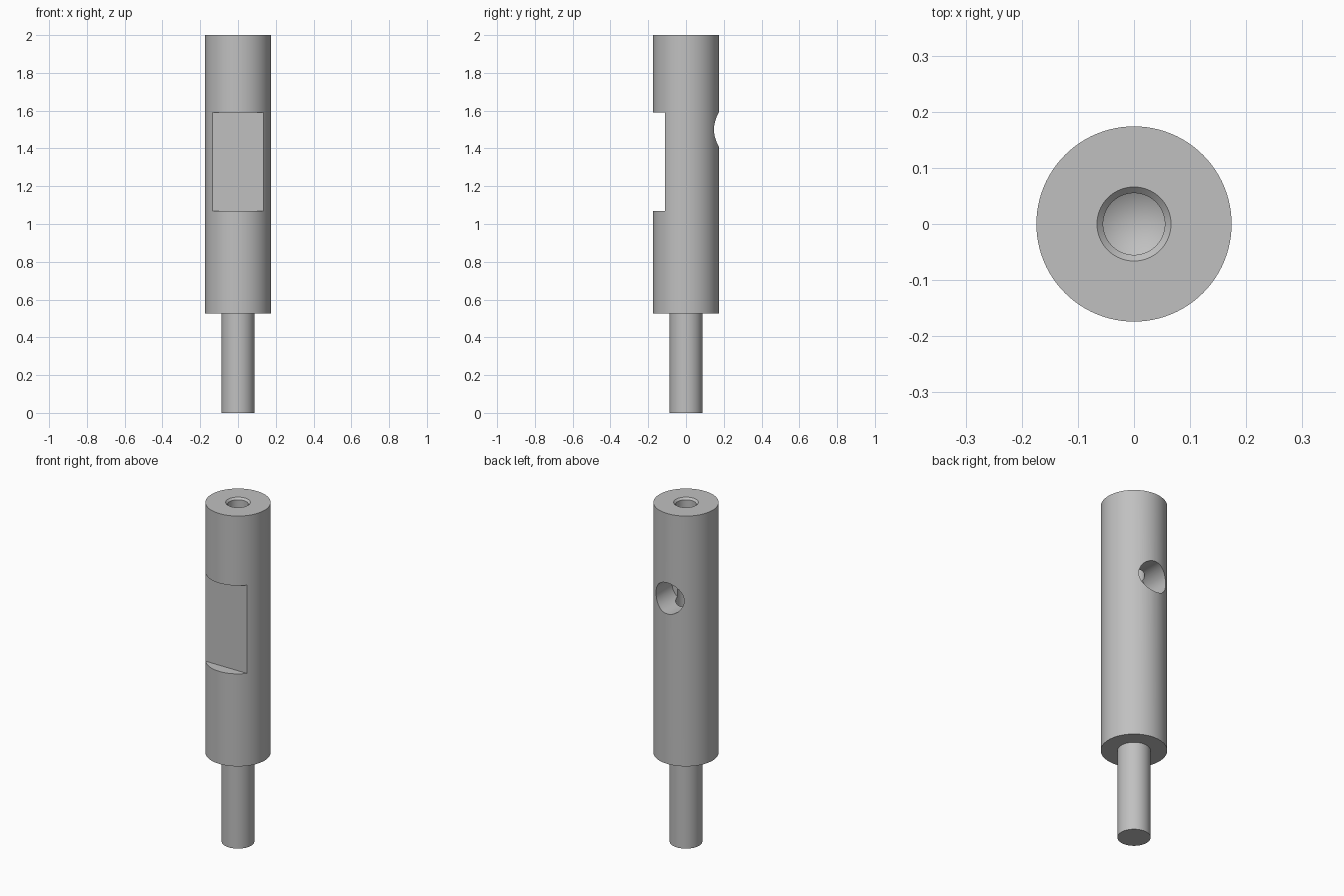
import bpy, bmesh, math
from mathutils import Matrix, Vector

SIDES = 96

cube = bpy.data.objects.get("Cube")
if cube:
    bpy.data.objects.remove(cube, do_unlink=True)

# Single steel grey finish
steel = bpy.data.materials.new("steel_grey")
steel.use_nodes = True
colour = (0.53, 0.53, 0.53, 1.0)
steel.diffuse_color = colour
steel.node_tree.nodes["Principled BSDF"].inputs["Base Color"].default_value = colour


def add_object(name, bm):
    bmesh.ops.recalc_face_normals(bm, faces=bm.faces)
    mesh = bpy.data.meshes.new(name)
    bm.to_mesh(mesh)
    bm.free()
    mesh.materials.append(steel)
    obj = bpy.data.objects.new(name, mesh)
    bpy.context.collection.objects.link(obj)
    return obj


def turned(name, profile):
    """Revolve a (radius, z) profile around the z axis."""
    bm = bmesh.new()
    verts = [bm.verts.new((r, 0, z)) for r, z in profile]
    edges = [bm.edges.new(pair) for pair in zip(verts, verts[1:])]
    bmesh.ops.spin(bm, geom=verts + edges, cent=(0, 0, 0), axis=(0, 0, 1),
                   angle=math.tau, steps=SIDES, use_duplicate=False)
    bmesh.ops.remove_doubles(bm, verts=bm.verts, dist=1e-5)
    return add_object(name, bm)


def cut(target, cutter):
    cutter.hide_render = True
    mod = target.modifiers.new(cutter.name, 'BOOLEAN')
    mod.operation = 'DIFFERENCE'
    mod.solver = 'EXACT'
    mod.object = cutter
    bpy.context.view_layer.objects.active = target
    bpy.ops.object.modifier_apply(modifier=mod.name)
    bpy.data.objects.remove(cutter, do_unlink=True)


# Turned body: pin, shoulder, barrel, chamfered bore with a drill-point end
body_r, pin_r, bore_r, chamfer = 0.174, 0.087, 0.055, 0.011
shoulder_z, bore_z = 0.525, 1.33
stepped_pin = turned("stepped_pin", [
    (0, 0), (pin_r, 0), (pin_r, shoulder_z), (body_r, shoulder_z),
    (body_r, 2), (bore_r + chamfer, 2), (bore_r, 2 - chamfer),
    (bore_r, bore_z), (0, bore_z - 0.032)])

# Milled flat on the front
flat_y, flat_low, flat_high = -0.11, 1.07, 1.59
bm = bmesh.new()
bmesh.ops.create_cube(bm, size=1)
bmesh.ops.scale(bm, verts=bm.verts, vec=(0.6, 0.2, flat_high - flat_low))
bmesh.ops.translate(bm, verts=bm.verts,
                    vec=(0, flat_y - 0.1, (flat_low + flat_high) / 2))
cut(stepped_pin, add_object("flat_cutter", bm))

# Blind cross hole from the back, meeting the bore
bm = bmesh.new()
bmesh.ops.create_cone(bm, cap_ends=True, segments=64,
                      radius1=0.0915, radius2=0.0915, depth=0.3)
bmesh.ops.rotate(bm, verts=bm.verts, cent=Vector(),
                 matrix=Matrix.Rotation(math.pi / 2, 3, 'X'))
bmesh.ops.translate(bm, verts=bm.verts, vec=(0, 0.15, 1.5))
cut(stepped_pin, add_object("cross_hole_cutter", bm))

# Smooth round walls with crisp edges
bpy.ops.object.select_all(action='DESELECT')
stepped_pin.select_set(True)
bpy.context.view_layer.objects.active = stepped_pin
bpy.ops.object.shade_smooth_by_angle(angle=math.radians(25))
